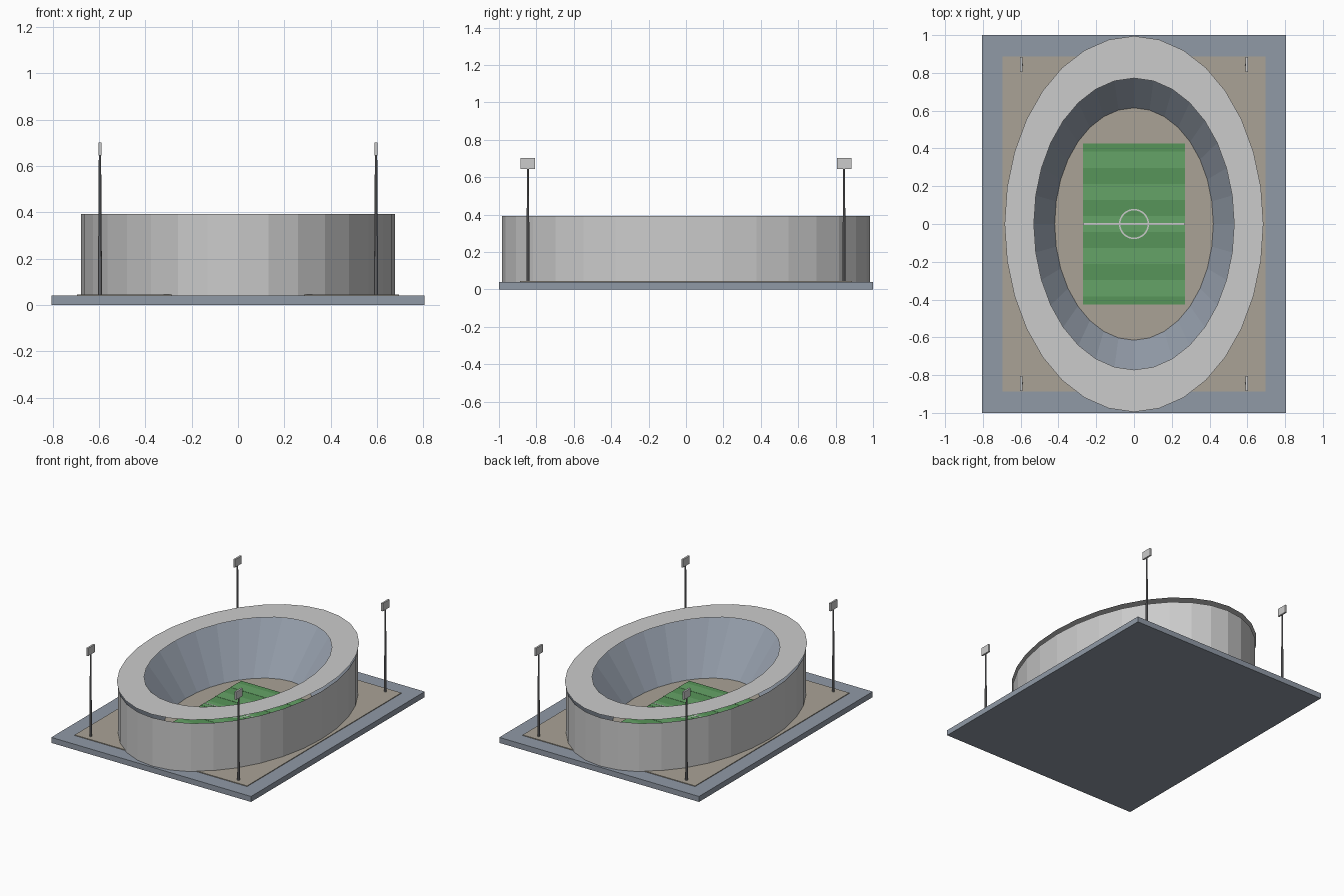
import bpy, bmesh, math

if "Cube" in bpy.data.objects:
    bpy.data.objects.remove(bpy.data.objects["Cube"])

SEG = 32


def material(name, rgb):
    m = bpy.data.materials.new(name)
    m.diffuse_color = (*rgb, 1)
    m.use_nodes = True
    m.node_tree.nodes["Principled BSDF"].inputs["Base Color"].default_value = m.diffuse_color
    return m


slate = material("slate", (0.28, 0.32, 0.38))
sand = material("sand", (0.40, 0.365, 0.305))
dark_grass = material("dark_grass", (0.095, 0.30, 0.10))
light_grass = material("light_grass", (0.13, 0.37, 0.135))
dark_metal = material("dark_metal", (0.22, 0.22, 0.23))
GREY = None


def finish(name, bm, mat):
    me = bpy.data.meshes.new(name)
    bm.to_mesh(me)
    bm.free()
    ob = bpy.data.objects.new(name, me)
    bpy.context.collection.objects.link(ob)
    if mat:
        me.materials.append(mat)
    return ob


def box(name, centre, size, mat=GREY):
    bm = bmesh.new()
    bmesh.ops.create_cube(bm, size=1)
    bmesh.ops.scale(bm, vec=size, verts=bm.verts)
    bmesh.ops.translate(bm, vec=centre, verts=bm.verts)
    return finish(name, bm, mat)


def band(name, a, b, mat=GREY):
    """Strip of quads between two ellipses, each given as (rx, ry, z)."""
    bm = bmesh.new()
    rings = [[bm.verts.new((rx * math.cos(math.tau * i / SEG),
                            ry * math.sin(math.tau * i / SEG), z))
              for i in range(SEG)] for rx, ry, z in (a, b)]
    for i in range(SEG):
        j = (i + 1) % SEG
        bm.faces.new((rings[0][i], rings[0][j], rings[1][j], rings[1][i]))
    return finish(name, bm, mat)


# Ground slab and sandy plaza
box("base_slab", (0, 0, 0.02), (1.61, 2, 0.04), slate)
box("plaza", (0, 0, 0.042), (1.39, 1.776, 0.006), sand)

# Bowl: outer wall, sloping stands up to the rim, floating flat roof ring
band("outer_wall", (0.678, 0.985, 0.04), (0.678, 0.985, 0.392))
band("stands", (0.678, 0.985, 0.392), (0.42, 0.615, 0.045), slate)
band("roof_ring", (0.685, 0.995, 0.422), (0.53, 0.772, 0.422))

# Pitch with mown stripes and markings
box("pitch", (0, 0, 0.0475), (0.54, 0.85, 0.007), dark_grass)
for k in range(-2, 3):
    box("grass_stripe", (0, k * 0.17, 0.0515), (0.54, 0.085, 0.002), light_grass)
box("halfway_line", (0, 0, 0.053), (0.54, 0.008, 0.002))
band("centre_circle", (0.08, 0.08, 0.054), (0.072, 0.072, 0.054))

# Floodlights at the four corners
for sx in (-1, 1):
    for sy in (-1, 1):
        x, y = sx * 0.596, sy * 0.845
        bm = bmesh.new()
        bmesh.ops.create_cone(bm, cap_ends=True, segments=8,
                              radius1=0.009, radius2=0.005, depth=0.61)
        bmesh.ops.translate(bm, vec=(x, y, 0.35), verts=bm.verts)
        finish("floodlight_mast", bm, dark_metal)
        box("floodlight_panel", (x, y, 0.673), (0.013, 0.078, 0.057))
